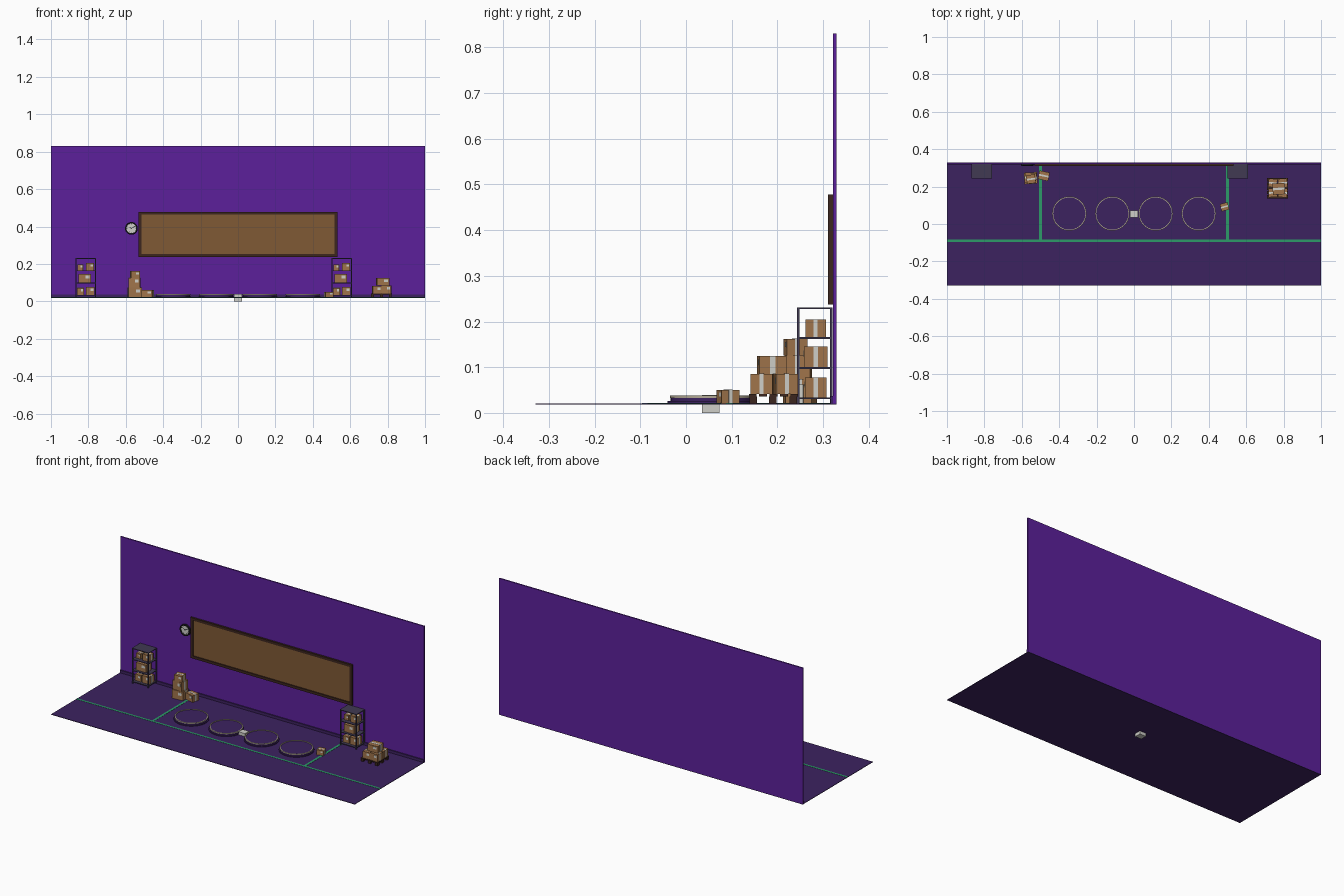
import bpy, bmesh, math
from mathutils import Matrix, Vector

if "Cube" in bpy.data.objects:
    bpy.data.objects.remove(bpy.data.objects["Cube"])


def material(name, rgb):
    m = bpy.data.materials.new(name)
    m.diffuse_color = (*rgb, 1)
    m.use_nodes = True
    m.node_tree.nodes["Principled BSDF"].inputs["Base Color"].default_value = m.diffuse_color
    return m


WALL = material("purple wall", (0.107, 0.0144, 0.33))
FLOOR = material("dark purple floor", (0.046, 0.016, 0.118))
METAL = material("grey purple metal", (0.052, 0.042, 0.085))
CORK = material("cork brown", (0.215, 0.10, 0.035))
WOOD = material("dark wood", (0.045, 0.019, 0.013))
CARD = material("cardboard", (0.35, 0.175, 0.07))
TAPE = material("light grey", (0.62, 0.62, 0.58))
GREEN = material("green line", (0.025, 0.33, 0.14))
RIM = material("cream rim", (0.45, 0.40, 0.30))
BLACK = material("black", (0.012, 0.011, 0.016))
F = 0.021   # floor height


def finish(name, bm, mats):
    me = bpy.data.meshes.new(name)
    bm.to_mesh(me)
    bm.free()
    for m in mats:
        me.materials.append(m)
    ob = bpy.data.objects.new(name, me)
    bpy.context.collection.objects.link(ob)
    return ob


def cuboid(bm, lo, hi, mat=0, xf=Matrix()):
    lo, hi = Vector(lo), Vector(hi)
    m = xf @ Matrix.Translation((lo + hi) / 2) @ Matrix.Diagonal((*(hi - lo), 1))
    vs = bmesh.ops.create_cube(bm, size=1, matrix=m)["verts"]
    for f in {f for v in vs for f in v.link_faces}:
        f.material_index = mat


def block(name, lo, hi, mat):
    bm = bmesh.new()
    cuboid(bm, lo, hi)
    return finish(name, bm, [mat])


def lathe(name, profile, mat, xf, n=40):
    # spin a closed (radius, height) profile about z
    bm = bmesh.new()
    vs = [bm.verts.new((r, 0, z)) for r, z in profile]
    es = [bm.edges.new((vs[i], vs[(i + 1) % len(vs)])) for i in range(len(vs))]
    bmesh.ops.spin(bm, geom=vs + es, axis=(0, 0, 1), cent=(0, 0, 0),
                   angle=math.tau, steps=n, use_duplicate=False)
    bmesh.ops.remove_doubles(bm, verts=bm.verts, dist=1e-5)
    bmesh.ops.recalc_face_normals(bm, faces=bm.faces)
    bm.transform(xf)
    ob = finish(name, bm, [mat])
    for p in ob.data.polygons:
        p.use_smooth = True
    bpy.context.view_layer.objects.active = ob
    ob.select_set(True)
    bpy.ops.object.shade_smooth_by_angle()
    ob.select_set(False)


def disc(name, r, z0, z1, mat, xf):
    lathe(name, [(0, z0), (r, z0), (r, z1), (0, z1)], mat, xf)


def carton(name, x, y, z, sx, sy, sz, deg=0):
    # cardboard box with a tape band over the x direction and a front label
    bm = bmesh.new()
    xf = Matrix.Translation((x, y, z)) @ Matrix.Rotation(math.radians(deg), 4, 'Z')
    a, b, e = sx / 2, sy / 2, 0.0007
    cuboid(bm, (-a, -b, 0), (a, b, sz), 0, xf)
    w = sy * 0.1
    cuboid(bm, (-a - e, -w, sz), (a + e, w, sz + e), 1, xf)
    for s in (-1, 1):
        x0, x1 = sorted((s * a, s * (a + e)))
        cuboid(bm, (x0, -w, 0), (x1, w, sz), 1, xf)
    cuboid(bm, (a * 0.1, -b - e, sz * 0.5), (a * 0.75, -b, sz * 0.82), 1, xf)
    finish(name, bm, [CARD, TAPE])


# room
block("floor", (-1, -0.33, F - 0.003), (1, 0.33, F), FLOOR)
block("back_wall", (-1, 0.322, F), (1, 0.33, 0.83), WALL)
block("baseboard", (-1, 0.316, F), (1, 0.322, F + 0.016), FLOOR)
block("long_floor_line", (-1, -0.096, F), (1, -0.084, F + 0.001), GREEN)
for s in (-1, 1):
    block("cross_floor_line", (s * 0.5 - 0.007, -0.085, F), (s * 0.5 + 0.007, 0.316, F + 0.001), GREEN)

# notice board with frame
block("board_panel", (-0.52, 0.317, 0.25), (0.52, 0.322, 0.47), CORK)
for s in (-1, 1):
    x0, x1 = sorted((s * 0.515, s * 0.532))
    block("board_frame_side", (x0, 0.311, 0.237), (x1, 0.322, 0.478), WOOD)
for z in (0.237, 0.463):
    block("board_frame_rail", (-0.515, 0.311, z), (0.515, 0.322, z + 0.015), WOOD)

# wall clock
clock = Matrix.Translation((-0.57, 0.322, 0.39)) @ Matrix.Rotation(math.pi / 2, 4, 'X')
lathe("clock_rim", [(0.026, 0), (0.034, 0), (0.034, 0.009), (0.031, 0.011), (0.026, 0.009)], BLACK, clock)
disc("clock_face", 0.0265, 0, 0.006, TAPE, clock)
bm = bmesh.new()
for deg, length in ((55, 0.014), (-60, 0.020)):
    cuboid(bm, (-0.0014, -0.002, 0.006), (0.0014, length, 0.0075), 0,
           clock @ Matrix.Rotation(math.radians(deg), 4, 'Z'))
for i in range(12):
    cuboid(bm, (-0.001, 0.021, 0.006), (0.001, 0.025, 0.007), 0,
           clock @ Matrix.Rotation(i * math.tau / 12, 4, 'Z'))
finish("clock_hands_and_ticks", bm, [BLACK])

# shelving units with cartons
for cx in (-0.814, 0.555):
    bm = bmesh.new()
    for sx in (-1, 1):
        for y in (0.246, 0.318):
            px = cx + sx * 0.052
            cuboid(bm, (px - 0.003, y - 0.003, F), (px + 0.003, y + 0.003, 0.231))
    for z in (0.030, 0.096, 0.162, 0.227):
        cuboid(bm, (cx - 0.055, 0.243, z), (cx + 0.055, 0.321, z + 0.004))
    finish("shelf_unit", bm, [METAL])
    carton("shelf_box_low_left", cx - 0.028, 0.285, 0.034, 0.038, 0.046, 0.038)
    carton("shelf_box_low_right", cx + 0.024, 0.284, 0.034, 0.046, 0.048, 0.043)
    carton("shelf_box_middle", cx - 0.005, 0.284, 0.100, 0.066, 0.052, 0.045)
    carton("shelf_box_top_left", cx - 0.029, 0.287, 0.166, 0.030, 0.040, 0.030)
    carton("shelf_box_top_right", cx + 0.023, 0.284, 0.166, 0.042, 0.044, 0.038)

# stacked cartons on the left
carton("stack_box_bottom", -0.552, 0.245, F, 0.070, 0.060, 0.052, 5)
carton("stack_box_middle", -0.553, 0.246, 0.073, 0.062, 0.056, 0.053, -4)
carton("stack_box_top", -0.551, 0.240, 0.126, 0.048, 0.046, 0.036, 8)
carton("stack_box_side", -0.482, 0.258, F, 0.056, 0.046, 0.040, -12)
carton("lone_box", 0.484, 0.092, F, 0.042, 0.040, 0.029, 15)

# pallet with cartons
bm = bmesh.new()
for dx in (-0.047, 0, 0.047):
    for y in (0.147, 0.190, 0.235):
        cuboid(bm, (0.767 + dx - 0.008, y - 0.008, F), (0.767 + dx + 0.008, y + 0.008, 0.036))
for i in range(5):
    y = 0.146 + i * 0.0228
    cuboid(bm, (0.711, y - 0.0085, 0.036), (0.823, y + 0.0085, 0.041))
finish("pallet", bm, [WOOD])
for y, d in ((0.167, 4), (0.219, -5)):
    carton("pallet_box_left", 0.742, y, 0.041, 0.046, 0.046, 0.040, d)
    carton("pallet_box_right", 0.795, y, 0.041, 0.050, 0.048, 0.044, -d)
carton("pallet_box_top", 0.774, 0.188, 0.085, 0.066, 0.060, 0.039, 4)

# four round floor pads with pale rims
for x in (-0.346, -0.116, 0.116, 0.346):
    at = Matrix.Translation((x, 0.056, F))
    disc("pad_base", 0.096, 0, 0.005, FLOOR, at)
    disc("pad_body", 0.090, 0.005, 0.014, FLOOR, at)
    lathe("pad_rim", [(0.086, 0.012), (0.0915, 0.012), (0.0915, 0.017), (0.086, 0.017)], RIM, at)

# centre post cube between the pads
block("centre_cube", (-0.021, 0.035, 0), (0.021, 0.073, 0.039), TAPE)
